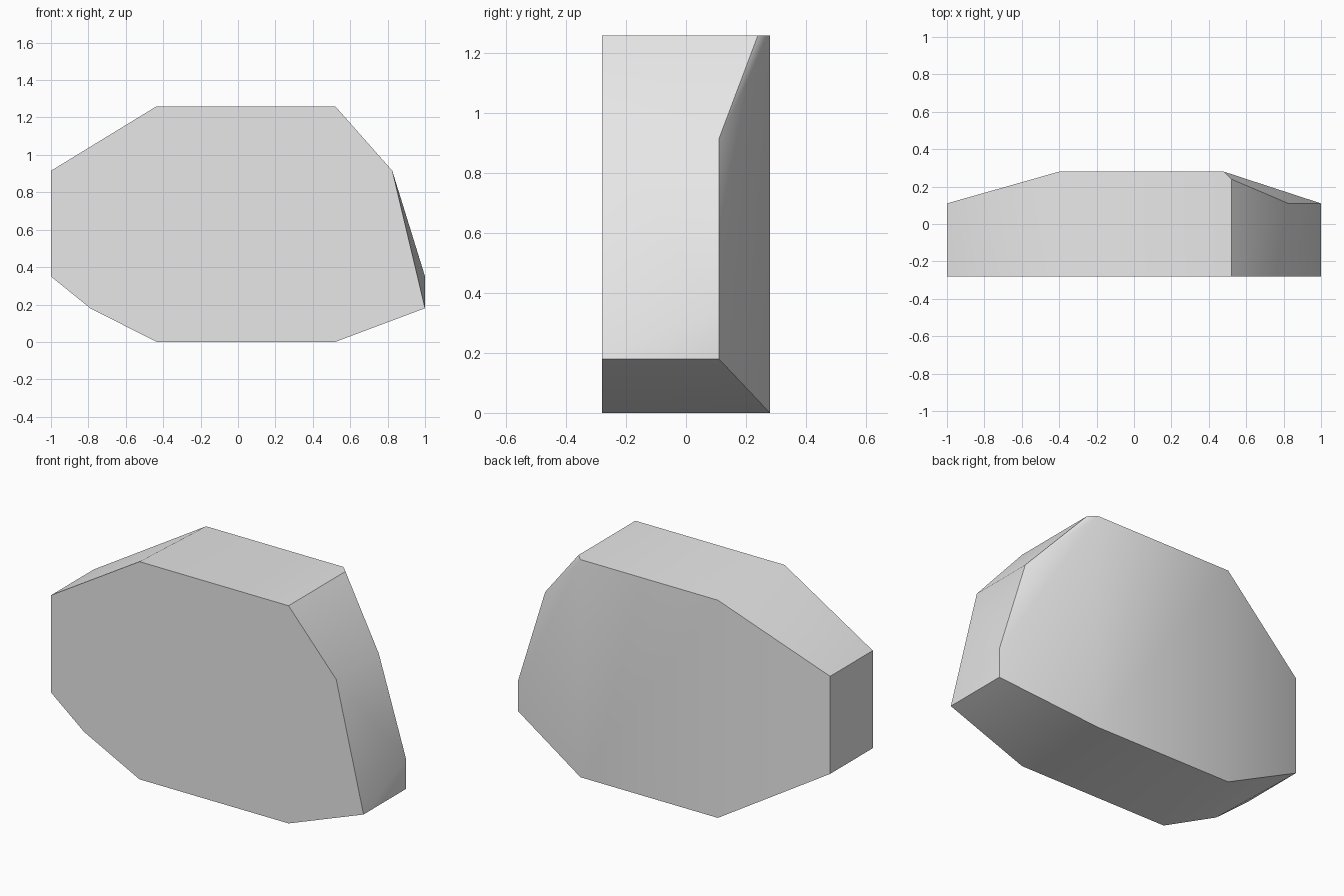
import bpy
import bmesh
from math import radians

cube = bpy.data.objects.get("Cube")
if cube:
    bpy.data.objects.remove(cube, do_unlink=True)

FRONT, RIM, BACK = -0.28, 0.11, 0.28
TOP = 1.26

# Outline of the flat front face (x, z)
front_outline = [(-1, 0.915), (-0.435, TOP), (0.52, TOP), (0.825, 0.915),
                 (1, 0.18), (0.52, 0), (-0.435, 0), (-0.79, 0.18), (-1, 0.35)]
# Outer rim where the sides meet the sloping back (x, z)
rim_outline = [(-1, 0.915), (0.825, 0.915), (1, 0.35), (1, 0.18), (-1, 0.35)]
# Flat centre of the back (x, z)
back_outline = [(-0.4, TOP), (0.48, TOP), (0.48, 0), (-0.4, 0)]

# Stone block: the convex body stretched over the three outlines
bm = bmesh.new()
for y, outline in ((FRONT, front_outline), (RIM, rim_outline), (BACK, back_outline)):
    for x, z in outline:
        bm.verts.new((x, y, z))
bm.verts.new((0.52, 0.24, TOP))  # clipped top corner
bmesh.ops.convex_hull(bm, input=bm.verts[:])
bmesh.ops.dissolve_limit(bm, angle_limit=radians(0.5),
                         verts=bm.verts[:], edges=bm.edges[:])
bmesh.ops.recalc_face_normals(bm, faces=bm.faces[:])
mesh = bpy.data.meshes.new("stone_block")
bm.to_mesh(mesh)
bm.free()

block = bpy.data.objects.new("stone_block", mesh)
bpy.context.collection.objects.link(block)

# Plain grey surface
grey = bpy.data.materials.new("light_grey")
grey.use_nodes = True
colour = (0.8, 0.8, 0.8, 1)
grey.diffuse_color = colour
grey.node_tree.nodes["Principled BSDF"].inputs["Base Color"].default_value = colour
mesh.materials.append(grey)

# Soft shading across shallow bends, crisp at the corners
bpy.ops.object.select_all(action='DESELECT')
block.select_set(True)
bpy.context.view_layer.objects.active = block
bpy.ops.object.shade_smooth_by_angle(angle=radians(35))
